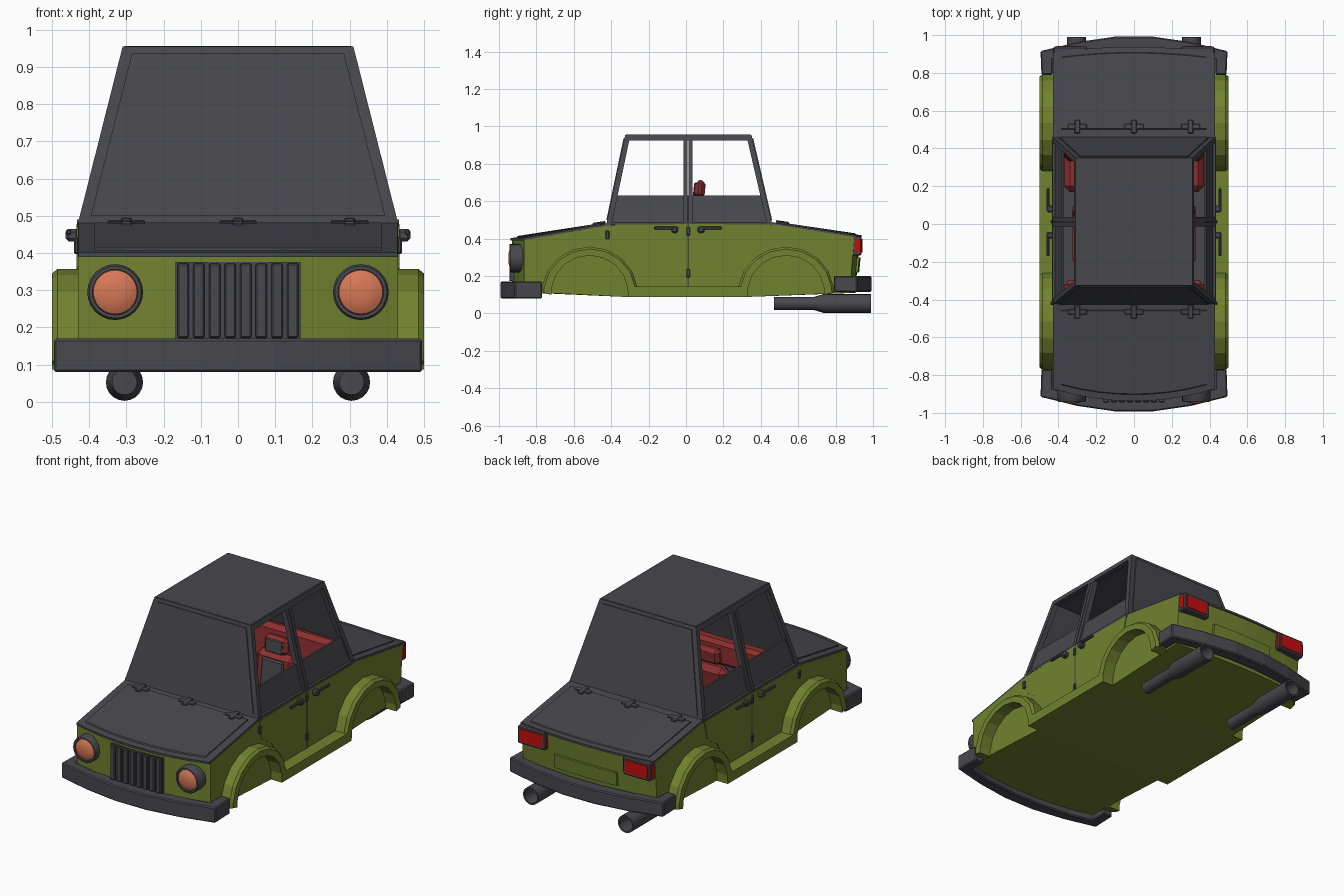
import bpy, bmesh, math
from mathutils import Vector

if "Cube" in bpy.data.objects:
    bpy.data.objects.remove(bpy.data.objects["Cube"], do_unlink=True)


def material(name, r, g, b):
    m = bpy.data.materials.new(name)
    m.use_nodes = True
    m.diffuse_color = (r, g, b, 1)
    m.node_tree.nodes["Principled BSDF"].inputs["Base Color"].default_value = (r, g, b, 1)
    return m


GREEN = material("olive green", .17, .22, .028)
GREY = material("dark grey", .065, .063, .074)
ORANGE = material("lamp orange", .68, .19, .095)
RED = material("lamp red", .55, .004, .004)
SEAT = material("seat red", .26, .028, .028)


def loft(name, loops, mat, bevel=0, smooth=False):
    """Skin equal-length loops of points and cap both ends."""
    bm = bmesh.new()
    rings = [[bm.verts.new(p) for p in loop] for loop in loops]
    n = len(rings[0])
    for a, b in zip(rings, rings[1:]):
        for i in range(n):
            j = (i + 1) % n
            bm.faces.new((a[i], a[j], b[j], b[i]))
    bm.faces.new(rings[0])
    bm.faces.new(rings[-1])
    bmesh.ops.recalc_face_normals(bm, faces=bm.faces)
    me = bpy.data.meshes.new(name)
    bm.to_mesh(me)
    bm.free()
    me.materials.append(mat)
    ob = bpy.data.objects.new(name, me)
    bpy.context.scene.collection.objects.link(ob)
    if bevel:
        mod = ob.modifiers.new("Bevel", "BEVEL")
        mod.width, mod.segments = bevel, 1
    if smooth:
        bpy.ops.object.select_all(action="DESELECT")
        ob.select_set(True)
        bpy.context.view_layer.objects.active = ob
        bpy.ops.object.shade_smooth_by_angle(angle=math.radians(40))
    return ob


def box(name, mat, c, s, bevel=0, tilt=0):
    ob = loft(name, [[(sx * s[0] / 2, sy * s[1] / 2, sz * s[2] / 2)
                      for sx, sy in ((-1, -1), (1, -1), (1, 1), (-1, 1))]
                     for sz in (-1, 1)], mat, bevel)
    ob.location = c
    ob.rotation_euler.x = tilt
    return ob


def lathe(name, mat, x, z, profile, sides=24):
    """Turn (y, radius) pairs around a line along y."""
    ring = [2 * math.pi * i / sides for i in range(sides)]
    return loft(name, [[(x + r * math.cos(a), y, z + r * math.sin(a)) for a in ring]
                       for y, r in profile], mat, smooth=True)


def bow(x, y):
    """Curve the nose and the tail in plan."""
    k = (x / .43) ** 2
    return y + .065 * k if y < -.8 else y - .03 * k if y > .8 else y


def bowed(name, profile, half, mat):
    xs = [half * i / 4 for i in range(-4, 5)]
    return loft(name, [[(x, bow(x, y), z) for y, z in profile] for x in xs], mat)


def plate(name, mat, s, pts, x_in, x_out):
    return loft(name, [[(s * x(z), y, z) for y, z in pts] for x in (x_in, x_out)], mat)


# Main body with an open cabin well lined in grey
body = bowed("body", [(-.93, .115), (-.93, .392), (-.42, .47), (-.38, .47), (-.38, .2), (.42, .2),
                      (.42, .478), (.46, .478), (.93, .408), (.905, .11), (.3, .087), (-.3, .087)],
             .43, GREEN)
body.data.materials.append(GREY)
for f in body.data.polygons:
    if abs(f.center.y) < .43 and f.center.z > .15 and abs(f.normal.x) < .5:
        f.material_index = 1

# Hood and trunk lids with raised centre panels
bowed("hood", [(-.938, .39), (-.938, .402), (-.42, .482), (-.42, .468)], .428, GREY)
bowed("hood_panel", [(-.905, .405), (-.9, .414), (-.46, .482), (-.455, .474)], .385, GREY)
bowed("trunk_lid", [(.938, .406), (.938, .418), (.45, .489), (.45, .476)], .428, GREY)
bowed("trunk_panel", [(.91, .42), (.905, .428), (.505, .487), (.5, .48)], .385, GREY)
bowed("tail_panel", [(.915, .22), (.915, .3), (.934, .3), (.926, .22)], .2, GREEN)


# Wheel arches and sill in one outline
def arch(c, ry, rz, flip=False):
    pts = [(c - ry * math.cos(a), .11 + rz * math.sin(a))
           for a in (math.radians(8 + 164 * i / 8) for i in range(9))]
    return pts[::-1] if flip else pts


def flare(d):
    outer = [(-.772 + d, .11)] + arch(-.515, .257 - d, .247 - d) + arch(.535, .257 - d, .247 - d)
    inner = [(.74, .1), *arch(.535, .205, .2, True), (.33, .087),
             (-.31, .087), *arch(-.515, .205, .2, True), (-.72, .1)]
    return outer + [(.792 - d, .11)] + inner


FRONT, REAR = ((-.425, .48), (-.325, .955)), ((.46, .48), (.35, .955))


def edge(e, z, inset=0):
    """Point on a sloping cabin edge at height z."""
    t = (z - .48) / .475
    return e[0][0] + t * (e[1][0] - e[0][0]) + inset, z


def side_x(offset):
    return lambda z: .43 - .12 * (z - .48) / .475 - offset


def flat_x(x):
    return lambda z: x


for s, side in ((1, "left"), (-1, "right")):
    loft(side + "_wheel_arches", [[(s * x, y, z) for y, z in flare(d)]
                                  for x, d in ((.42, 0), (.485, 0), (.5, .012))], GREEN)
    # Doors: outer skins, red inner cards
    plate(side + "_door_wall", GREEN, s, [(-.38, .2), (.42, .2), (.42, .48), (-.38, .48)],
          flat_x(.4), flat_x(.43))
    plate(side + "_front_door", GREEN, s, [(-.42, .47), (-.4, .36), (-.31, .3), (-.235, .15),
                                           (.007, .15), (.007, .478)], flat_x(.425), flat_x(.434))
    plate(side + "_rear_door", GREEN, s, [(.017, .478), (.017, .15), (.255, .15), (.33, .3),
                                          (.42, .36), (.45, .475)], flat_x(.425), flat_x(.434))
    plate(side + "_door_card", SEAT, s, [(-.37, .22), (.41, .22), (.41, .5), (-.37, .5)],
          flat_x(.385), flat_x(.401))
    plate(side + "_door_gap", GREY, s, [(.007, .12), (.017, .12), (.017, .48), (.007, .48)],
          flat_x(.425), flat_x(.433))
    # Cabin side frame and half-raised windows
    for part, e, d in (("front", FRONT, .028), ("rear", REAR, -.028)):
        plate(f"{side}_{part}_pillar", GREY, s, [edge(e, .47), edge(e, .47, d), edge(e, .955, d),
              edge(e, .955)], side_x(.03), side_x(0))
    for part, y in (("front", -.014), ("rear", .014)):
        plate(f"{side}_{part}_centre_pillar", GREY, s,
              [(y, .47), (y + .022, .47), (y + .022, .955), (y, .955)], side_x(.03), side_x(0))
    plate(side + "_roof_rail", GREY, s, [edge(FRONT, .925), edge(REAR, .925), edge(REAR, .955),
          edge(FRONT, .955)], side_x(.03), side_x(0))
    plate(side + "_window", GREY, s, [edge(FRONT, .47, .01), edge(REAR, .47, -.01),
          edge(REAR, .63, -.01), edge(FRONT, .63, .01)], side_x(.02), side_x(.01))
    plate(side + "_belt_trim", GREY, s, [(-.42, .475), (.45, .475), (.45, .49), (-.42, .49)],
          flat_x(.39), flat_x(.432))
    # Door handles and hinges
    for part, knob, grip in (("front", -.06, -.115), ("rear", .08, .135)):
        box(f"{side}_{part}_handle", GREY, (s * .455, grip, .456), (.014, .11, .016), .004)
        box(f"{side}_{part}_handle_base", GREY, (s * .445, knob, .448), (.036, .036, .034), .008)
    for y, z in ((-.42, .42), (.012, .44), (.012, .215)):
        box(side + "_door_hinge", GREY, (s * .434, y, z), (.014, .02, .045), .004)
    # Headlights
    lathe(side + "_headlight_ring", GREY, s * .33, .295,
          [(-.86, .075), (-.935, .075), (-.942, .07), (-.942, .061), (-.925, .061)])
    lathe(side + "_headlight_lens", ORANGE, s * .33, .295,
          [(-.92, .061), (-.936, .059), (-.944, .045), (-.949, .025), (-.95, .004)])
    # Tail lights
    box(side + "_tail_light_frame", GREY, (s * .338, .912, .362), (.176, .054, .104), .006)
    box(side + "_tail_light", RED, (s * .338, .918, .362), (.142, .05, .074))
    box(side + "_tail_light_end", RED, (s * .338, .918, .362), (.18, .03, .074))
    # Exhaust pipe with hollow tip
    lathe(side + "_exhaust", GREY, s * .305, .053,
          [(.47, .025), (.47, .034), (.68, .034), (.735, .05), (.99, .05), (.99, .041), (.8, .036)], 20)
    # Front seat
    x = s * .2
    box(side + "_seat_cushion", SEAT, (x, -.08, .32), (.25, .28, .12), .03)
    box(side + "_seat_back", SEAT, (x, .065, .46), (.25, .08, .32), .03, -.12)
    box(side + "_seat_pad", GREY, (x, .025, .48), (.14, .02, .22), .008, -.12)
    box(side + "_headrest", SEAT, (x, .075, .665), (.15, .055, .095), .02, -.1)
    box(side + "_headrest_pad", GREY, (x, .047, .662), (.11, .014, .075), .005, -.1)


# Windshield, rear window and roof
def screen(name, e, d):
    c = [(-.43, *e[0]), (.43, *e[0]), (.31, *e[1]), (-.31, *e[1])]
    mid = sum((Vector(p) for p in c), Vector()) / 4
    loft(name, [c, [(x * .95, y + d, z) for x, y, z in c]], GREY)
    pane = [mid + (Vector(p) - mid) * .92 for p in c]
    loft(name + "_pane", [[p + Vector((0, k * d, 0)) for p in pane] for k in (.2, -.25)], GREY)


screen("windshield", FRONT, .02)
screen("rear_window", REAR, -.02)
box("roof", GREY, (0, .0125, .943), (.62, .675, .026), .006)

# Hood and trunk hinges
for x in (-.3, 0, .3):
    for part, y, z, tilt in (("hood", -.465, .482, .15), ("trunk", .515, .487, -.15)):
        box(part + "_hinge", GREY, (x, y, z), (.1, .028, .01), .003, tilt)
        box(part + "_hinge_pin", GREY, (x, y, z), (.03, .07, .014), .004, tilt)

# Grille
box("grille_back", GREY, (0, -.92, .272), (.335, .022, .208))
for i in range(8):
    box("grille_slat", GREY, ((i - 3.5) * .042, -.935, .272), (.031, .02, .2), .004)


# Wrap-around bumpers
def bumper(name, s, end, z0, z1):
    half = [(.43, end), (.49, end), (.495, .915), (.3, .963), (.1, .992)]
    inner = [(.1, .92), (.3, .9), (.43, .87)]
    plan = half + [(-x, y) for x, y in reversed(half)]
    plan += [(-x, y) for x, y in reversed(inner)] + inner
    loft(name, [[(x, s * y, z) for x, y in plan] for z in (z0, z1)], GREY, .006)


bumper("front_bumper", -1, .77, .08, .17)
bumper("rear_bumper", 1, .79, .115, .2)

# Cabin interior
box("dashboard", SEAT, (0, -.34, .47), (.74, .08, .14), .02)
box("rear_bench", SEAT, (0, .28, .32), (.74, .22, .14), .03)
box("rear_bench_back", SEAT, (0, .375, .47), (.74, .07, .28), .025, -.08)
